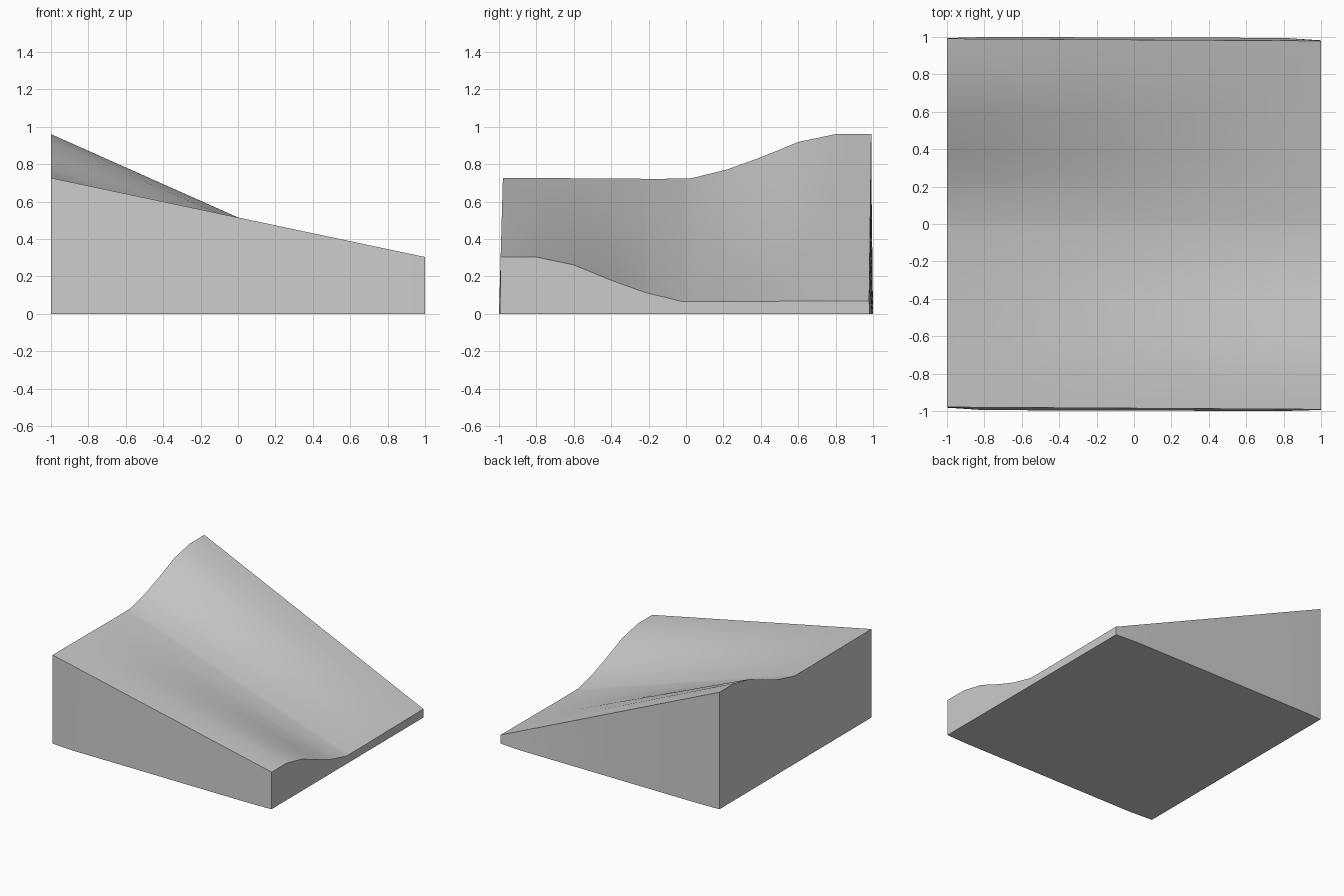
import bpy, bmesh, math

cube = bpy.data.objects.get("Cube")
if cube:
    bpy.data.objects.remove(cube, do_unlink=True)

# Material
grey = bpy.data.materials.new("plain grey")
grey.use_nodes = True
colour = (0.6, 0.6, 0.6, 1)
grey.diffuse_color = colour
grey.node_tree.nodes["Principled BSDF"].inputs["Base Color"].default_value = colour

# Edge profile (distance along the side, height); the two sides share it, turned about
PROFILE = [(-1, .07), (-.8, .069), (-.6, .068), (-.4, .067), (-.2, .065),
           (.02, .066), (.22, .115), (.4, .18), (.6, .262), (.8, .304), (1, .304)]
LIFT = 0.657
COLUMNS = 10


def height_at(y):
    for (a, za), (b, zb) in zip(PROFILE, PROFILE[1:]):
        if y <= b:
            return za + (zb - za) * (y - a) / (b - a)
    return PROFILE[-1][1]


def wall_top(x):
    """Depth of the front wall's straight upper edge."""
    return 0.985 + 0.006 * x


def wall_foot(x):
    """Depth of the front wall's slightly bowed lower edge."""
    if abs(x) > 0.99:
        return wall_top(x) + 0.003
    return 0.9975 + 0.003 * x


ys = sorted({p[0] for p in PROFILE} | {-p[0] for p in PROFILE})
bm = bmesh.new()

# Ruled upper surface between the high side and the low side
top = []
for i in range(COLUMNS + 1):
    x = -1 + 2 * i / COLUMNS
    t = (x + 1) / 2
    column = []
    for y in ys:
        z = (1 - t) * (height_at(y) + LIFT) + t * height_at(-y)
        depth = -wall_top(x) if y == -1 else wall_top(-x) if y == 1 else y
        column.append(bm.verts.new((x, depth, z)))
    top.append(column)
for a, b in zip(top, top[1:]):
    for j in range(len(ys) - 1):
        bm.faces.new((a[j], b[j], b[j + 1], a[j + 1]))

# Walls down to the ground and the flat underside
last = len(ys) - 1
rim = ([c[0] for c in top] + top[-1][1:last]
       + [c[last] for c in reversed(top)] + top[0][last - 1:0:-1])
front = {c[0] for c in top}
back = {c[last] for c in top}
foot = []
for v in rim:
    x, y = v.co.x, v.co.y
    if v in front:
        y = -wall_foot(x)
    elif v in back:
        y = wall_foot(-x)
    foot.append(bm.verts.new((x, y, 0)))
for k in range(len(rim)):
    n = (k + 1) % len(rim)
    bm.faces.new((rim[k], foot[k], foot[n], rim[n]))
bm.faces.new(foot[::-1])
bmesh.ops.recalc_face_normals(bm, faces=bm.faces)

mesh = bpy.data.meshes.new("twisted_ramp")
bm.to_mesh(mesh)
bm.free()
mesh.materials.append(grey)
ramp = bpy.data.objects.new("twisted_ramp", mesh)
bpy.context.collection.objects.link(ramp)

# Smooth shading with sharp rim and corners
bpy.ops.object.select_all(action='DESELECT')
ramp.select_set(True)
bpy.context.view_layer.objects.active = ramp
bpy.ops.object.shade_smooth_by_angle(angle=math.radians(30))
